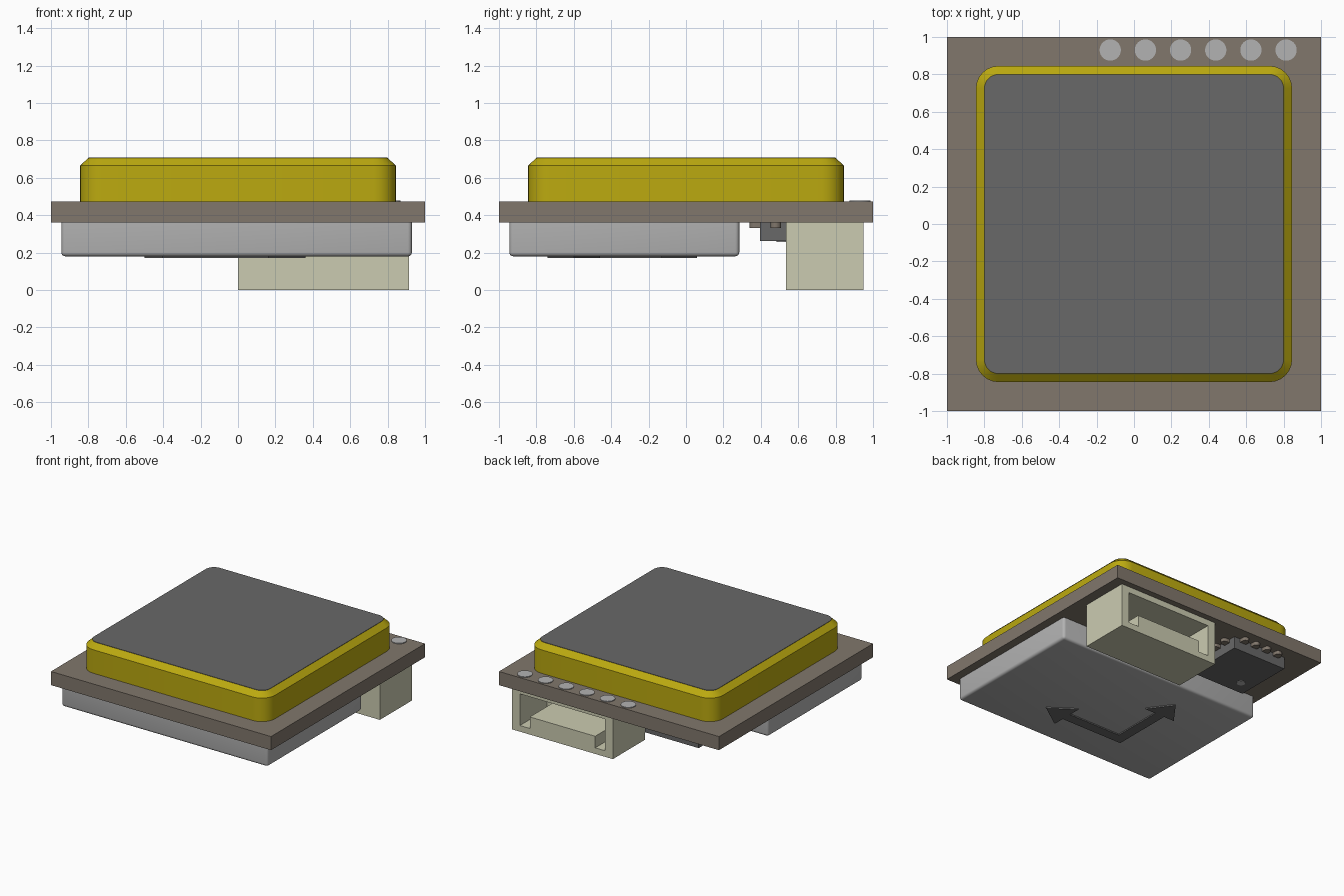
import bpy, bmesh, math

if "Cube" in bpy.data.objects:
    bpy.data.objects.remove(bpy.data.objects["Cube"])


def material(name, r, g, b):
    m = bpy.data.materials.new(name)
    m.diffuse_color = (r, g, b, 1)
    m.use_nodes = True
    m.node_tree.nodes["Principled BSDF"].inputs["Base Color"].default_value = m.diffuse_color
    return m


BOARD = material("taupe_board", 0.22, 0.185, 0.15)
YELLOW = material("yellow_ceramic", 0.50, 0.40, 0.005)
DARK = material("dark_grey", 0.14, 0.14, 0.14)
SILVER = material("light_grey", 0.45, 0.45, 0.45)
CREAM = material("cream_plastic", 0.60, 0.60, 0.44)


def make(name, bm, mat, smooth=False):
    bmesh.ops.recalc_face_normals(bm, faces=bm.faces)
    mesh = bpy.data.meshes.new(name)
    bm.to_mesh(mesh)
    bm.free()
    ob = bpy.data.objects.new(name, mesh)
    bpy.context.collection.objects.link(ob)
    if mat:
        mesh.materials.append(mat)
    if smooth:
        bpy.ops.object.select_all(action='DESELECT')
        bpy.context.view_layer.objects.active = ob
        ob.select_set(True)
        bpy.ops.object.shade_smooth_by_angle(angle=math.radians(30))
    return ob


def loft(bm, rings):
    """Skin equal-sized point rings and cap both ends."""
    loops = [[bm.verts.new(p) for p in ring] for ring in rings]
    n = len(loops[0])
    for a, b in zip(loops, loops[1:]):
        for i in range(n):
            j = (i + 1) % n
            bm.faces.new((a[i], a[j], b[j], b[i]))
    bm.faces.new(loops[0][::-1])
    bm.faces.new(loops[-1])


def prism(bm, outline, z0, z1):
    loft(bm, [[(x, y, z) for x, y in outline] for z in (z0, z1)])


def rect(x0, x1, y0, y1):
    return [(x0, y0), (x1, y0), (x1, y1), (x0, y1)]


def rounded(half, r, steps=6):
    """Rounded square outline centred on the origin."""
    pts = []
    for k, (sx, sy) in enumerate([(1, 1), (-1, 1), (-1, -1), (1, -1)]):
        for i in range(steps + 1):
            a = math.pi / 2 * (k + i / steps)
            pts.append((sx * (half - r) + r * math.cos(a),
                        sy * (half - r) + r * math.sin(a)))
    return pts


def circle(cx, cy, r, n=32):
    return [(cx + r * math.cos(2 * math.pi * i / n),
             cy + r * math.sin(2 * math.pi * i / n)) for i in range(n)]


# circuit board
bm = bmesh.new()
prism(bm, rect(-1, 1, -1, 1), 0.36, 0.472)
make("circuit_board", bm, BOARD)

# ceramic antenna with chamfered rim
bm = bmesh.new()
loft(bm, [[(x, y, z) for x, y in rounded(h, r)]
          for h, r, z in ((0.845, 0.12, 0.472), (0.845, 0.12, 0.665), (0.80, 0.075, 0.706))])
make("ceramic_antenna", bm, YELLOW, True)

# metal patch on the antenna
bm = bmesh.new()
prism(bm, rounded(0.80, 0.075), 0.704, 0.709)
make("antenna_patch", bm, DARK, True)

# row of solder pads
bm = bmesh.new()
for i in range(6):
    prism(bm, circle(-0.127 + 0.188 * i, 0.93, 0.057), 0.47, 0.478)
make("solder_pads", bm, SILVER, True)

# shield can with softened lower edges
bm = bmesh.new()
prism(bm, rect(-0.945, 0.93, -0.945, 0.285), 0.18, 0.36)
soft = [e for e in bm.edges if min(v.co.z for v in e.verts) < 0.2]
bmesh.ops.bevel(bm, geom=soft, offset=0.022, segments=4, profile=0.5, affect='EDGES')
make("shield_can", bm, SILVER, True)

# axis arrows on the underside of the can, one L-shaped outline
bm = bmesh.new()
prism(bm, [(-0.405, -0.645), (0.16, -0.645), (0.16, -0.74), (0.36, -0.60), (0.16, -0.46),
           (0.16, -0.56), (-0.32, -0.56), (-0.32, -0.13), (-0.22, -0.13), (-0.36, 0.06),
           (-0.50, -0.13), (-0.405, -0.13)], 0.17, 0.182)
make("axis_arrows", bm, DARK)

# connector housing
bm = bmesh.new()
prism(bm, rect(0, 0.915, 0.535, 0.95), 0, 0.36)
housing = make("connector_housing", bm, CREAM)

# socket opening, leaving a tongue with a notch at each end
profile = [(0.07, 0.05), (0.16, 0.05), (0.16, 0.145), (0.755, 0.145),
           (0.755, 0.05), (0.845, 0.05), (0.845, 0.31), (0.07, 0.31)]
bm = bmesh.new()
loft(bm, [[(x, y, z) for x, z in profile] for y in (0.60, 1.05)])
cutter = make("socket_cutter", bm, None)
cutter.hide_render = True
mod = housing.modifiers.new("socket", 'BOOLEAN')
mod.operation = 'DIFFERENCE'
mod.solver = 'EXACT'
mod.object = cutter
bpy.context.view_layer.objects.active = housing
bpy.ops.object.modifier_apply(modifier=mod.name)
bpy.data.objects.remove(cutter)

# sensor chip under the board
CX, CY, H = -0.49, 0.64, 0.245
bm = bmesh.new()
prism(bm, rect(CX - H, CX + H, CY - H, CY + H), 0.262, 0.36)
make("sensor_chip", bm, DARK)

# orientation dot on the chip
bm = bmesh.new()
prism(bm, circle(CX - 0.13, CY - 0.125, 0.032), 0.257, 0.264)
make("chip_dot", bm, SILVER, True)

# four round-ended contacts on each side of the chip
tab = [(0.028, 0.2)] + [(0.028 * math.cos(a), H + 0.028 + 0.028 * math.sin(a))
                        for a in [math.pi * i / 8 for i in range(9)]] + [(-0.028, 0.2)]
bm = bmesh.new()
for side in range(4):
    c, s = [(1, 0), (0, 1), (-1, 0), (0, -1)][side]
    for i in range(4):
        off = (i - 1.5) * 0.107
        prism(bm, [(CX + c * (x + off) - s * y, CY + s * (x + off) + c * y)
                   for x, y in tab], 0.332, 0.36)
make("chip_contacts", bm, BOARD)
